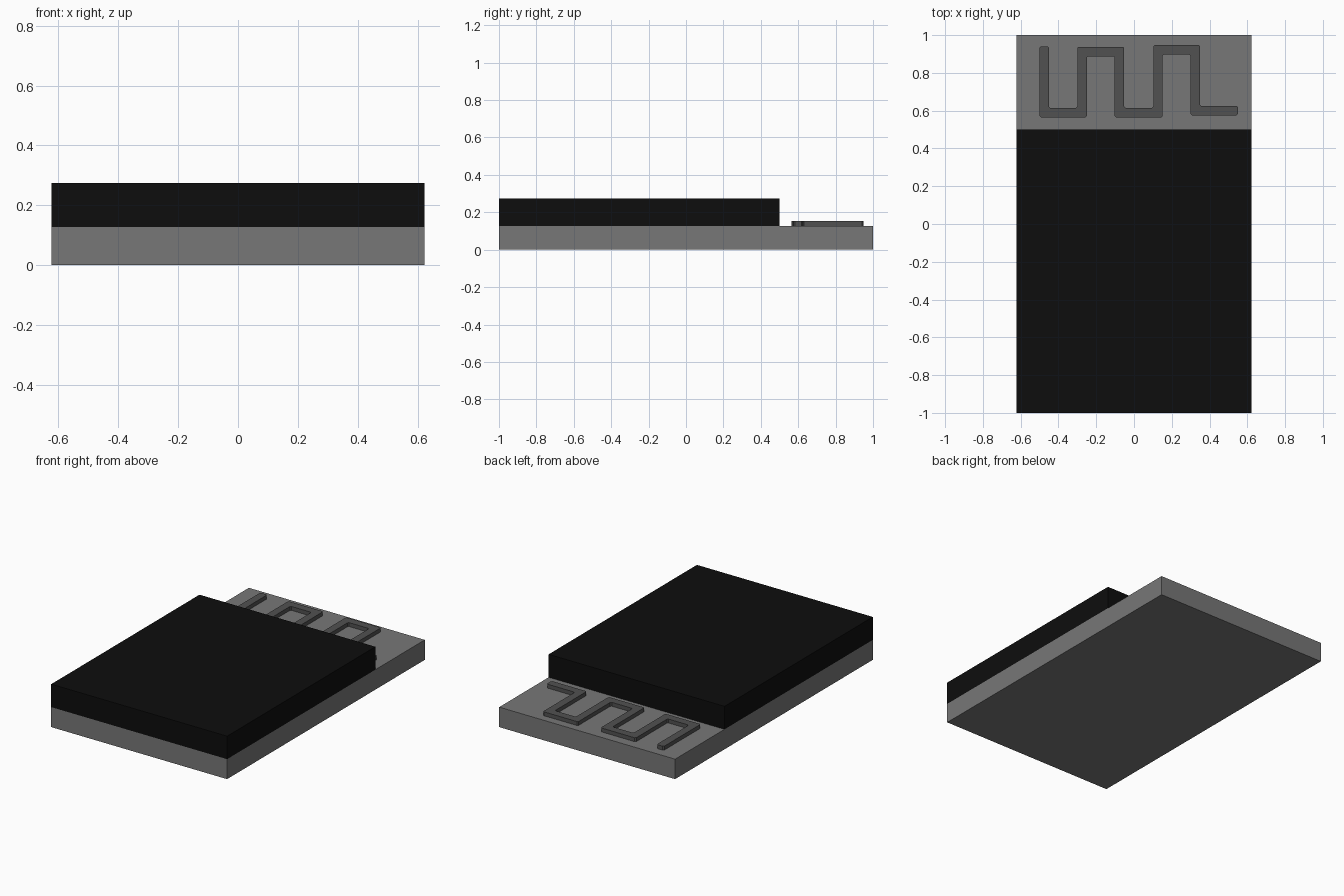
import bpy
import bmesh
from mathutils import Vector

cube = bpy.data.objects.get("Cube")
if cube:
    bpy.data.objects.remove(cube, do_unlink=True)


def material(name, value):
    mat = bpy.data.materials.new(name)
    mat.use_nodes = True
    colour = (value, value, value, 1)
    mat.diffuse_color = colour
    mat.node_tree.nodes["Principled BSDF"].inputs["Base Color"].default_value = colour
    return mat


def add_object(name, bm, mat):
    bmesh.ops.recalc_face_normals(bm, faces=bm.faces)
    mesh = bpy.data.meshes.new(name)
    bm.to_mesh(mesh)
    bm.free()
    mesh.materials.append(mat)
    obj = bpy.data.objects.new(name, mesh)
    bpy.context.collection.objects.link(obj)
    return obj


def box(name, low, high, mat):
    low, high = Vector(low), Vector(high)
    bm = bmesh.new()
    bmesh.ops.create_cube(bm, size=1)
    bmesh.ops.scale(bm, vec=high - low, verts=bm.verts)
    bmesh.ops.translate(bm, vec=(low + high) / 2, verts=bm.verts)
    return add_object(name, bm, mat)


def ribbon(name, path, width, bottom, height, mat):
    """Flat strip with mitred corners along a path, raised to a height."""
    points = [Vector(p) for p in path]
    steps = [(b - a).normalized() for a, b in zip(points, points[1:])]
    sides = [Vector((-d.y, d.x)) for d in steps]
    bm = bmesh.new()
    rails = ([], [])
    for i, p in enumerate(points):
        before, after = sides[max(i - 1, 0)], sides[min(i, len(sides) - 1)]
        mitre = (before + after) / (1 + before.dot(after)) * width / 2
        for rail, offset in zip(rails, (mitre, -mitre)):
            rail.append(bm.verts.new((*(p + offset), bottom)))
    left, right = rails
    for i in range(len(points) - 1):
        bm.faces.new((left[i], right[i], right[i + 1], left[i + 1]))
    result = bmesh.ops.extrude_face_region(bm, geom=list(bm.faces))
    top = [v for v in result["geom"] if isinstance(v, bmesh.types.BMVert)]
    bmesh.ops.translate(bm, vec=(0, 0, height), verts=top)
    # Clip the upright corners slightly
    uprights = [e for e in bm.edges
                if abs(e.verts[0].co.z - e.verts[1].co.z) > height / 2]
    bmesh.ops.bevel(bm, geom=uprights, offset=0.007, segments=1,
                    affect='EDGES', clamp_overlap=True)
    return add_object(name, bm, mat)


board_grey = material("board grey", 0.185)
trace_grey = material("dark trace grey", 0.083)
cover_black = material("cover black", 0.004)

half_width = 0.623
board_top = 0.128

# Base slab and the black cover over its front three quarters
box("circuit_board", (-half_width, -1, 0), (half_width, 1, board_top), board_grey)
box("cover_block", (-half_width, -1, board_top), (half_width, 0.5, 0.275), cover_black)

# Raised meandering antenna at the back
meander = [(-0.475, 0.94), (-0.475, 0.59), (-0.275, 0.59), (-0.275, 0.913),
           (-0.077, 0.913), (-0.077, 0.59), (0.127, 0.59), (0.127, 0.923),
           (0.325, 0.923), (0.325, 0.6), (0.55, 0.6)]
ribbon("antenna_trace", meander, 0.05, board_top, 0.025, trace_grey)
